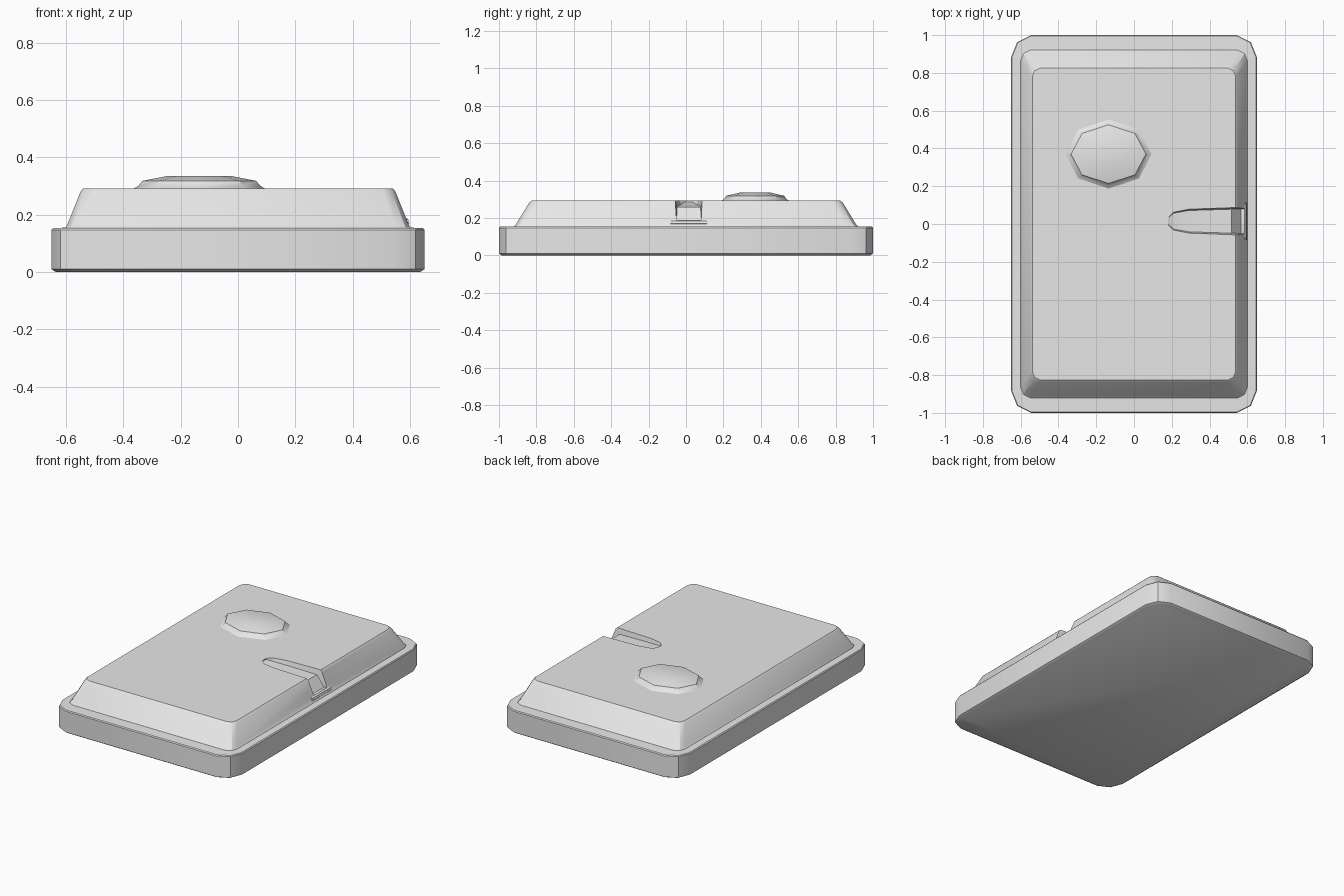
import bpy, bmesh, math

if "Cube" in bpy.data.objects:
    bpy.data.objects.remove(bpy.data.objects["Cube"])

grey = bpy.data.materials.new("light grey")
grey.diffuse_color = (0.8, 0.8, 0.8, 1)
grey.use_nodes = True
grey.node_tree.nodes["Principled BSDF"].inputs["Base Color"].default_value = grey.diffuse_color


def loft(name, rings):
    """Closed skin through equal-length rings of points."""
    bm = bmesh.new()
    rows = [[bm.verts.new(p) for p in ring] for ring in rings]
    n = len(rows[0])
    for a, b in zip(rows, rows[1:]):
        for i in range(n):
            j = (i + 1) % n
            bm.faces.new((a[i], a[j], b[j], b[i]))
    bm.faces.new(rows[0][::-1])
    bm.faces.new(rows[-1])
    bmesh.ops.recalc_face_normals(bm, faces=bm.faces)
    mesh = bpy.data.meshes.new(name)
    bm.to_mesh(mesh)
    bm.free()
    ob = bpy.data.objects.new(name, mesh)
    bpy.context.collection.objects.link(ob)
    mesh.materials.append(grey)
    return ob


def select(ob):
    bpy.ops.object.select_all(action='DESELECT')
    ob.select_set(True)
    bpy.context.view_layer.objects.active = ob


def rounded(hx, hy, c, z):
    """Rectangle with two-facet corners, c is the corner size."""
    q = [(hx, hy - c * 1.1), (hx - c * 0.3, hy - c * 0.35), (hx - c, hy)]
    m = [(-x, y) for x, y in q[::-1]]
    half = q + m
    return [(x, y, z) for x, y in half + [(-x, -y) for x, y in half]]


def oval(cx, cy, rx, ry, z, n=8):
    return [(cx + rx * math.cos(i * math.tau / n),
             cy + ry * math.sin(i * math.tau / n), z) for i in range(n)]


# Case: slab with a ledge and a sloped raised lid
case = loft("case", [
    rounded(0.635, 0.985, 0.10, 0.0),
    rounded(0.65, 1.0, 0.105, 0.01),
    rounded(0.65, 1.0, 0.105, 0.147),
    rounded(0.645, 0.995, 0.10, 0.153),
    rounded(0.60, 0.92, 0.05, 0.155),
    rounded(0.594, 0.908, 0.05, 0.168),
    rounded(0.548, 0.838, 0.045, 0.282),
    rounded(0.538, 0.826, 0.04, 0.292),
])

# Groove cutter: shallow on top, then running down the side wall
stations = [(0.18, 0.02, 0.286), (0.21, 0.048, 0.272), (0.29, 0.064, 0.265),
            (0.515, 0.072, 0.258), (0.57, 0.074, 0.185), (0.70, 0.074, 0.185)]
gy = 0.015
cutter = loft("groove_cutter", [
    [(x, gy - w * 0.88, z), (x, gy + w * 0.88, z),
     (x, gy + w, 0.295), (x, gy + w, 0.36),
     (x, gy - w, 0.36), (x, gy - w, 0.295)] for x, w, z in stations])
cutter.hide_render = True
cut = case.modifiers.new("groove", 'BOOLEAN')
cut.operation = 'DIFFERENCE'
cut.solver = 'EXACT'
cut.object = cutter
select(case)
bpy.ops.object.modifier_apply(modifier=cut.name)
bpy.data.objects.remove(cutter)

# Small foot lip below the groove
lip = loft("groove_lip", [
    [(0.55, gy - w, z), (x, gy - w, z), (x, gy + w, z), (0.55, gy + w, z)]
    for x, w, z in [(0.592, 0.085, 0.163), (0.598, 0.10, 0.170),
                    (0.594, 0.10, 0.183), (0.585, 0.085, 0.190)]])

# Eight-sided domed button
button = loft("button", [
    oval(-0.135, 0.37, rx, ry, z) for rx, ry, z in
    [(0.235, 0.19, 0.288), (0.213, 0.168, 0.300),
     (0.198, 0.155, 0.318), (0.11, 0.085, 0.335)]])

for ob in (case, lip, button):
    select(ob)
    bpy.ops.object.shade_smooth_by_angle(angle=math.radians(30))
